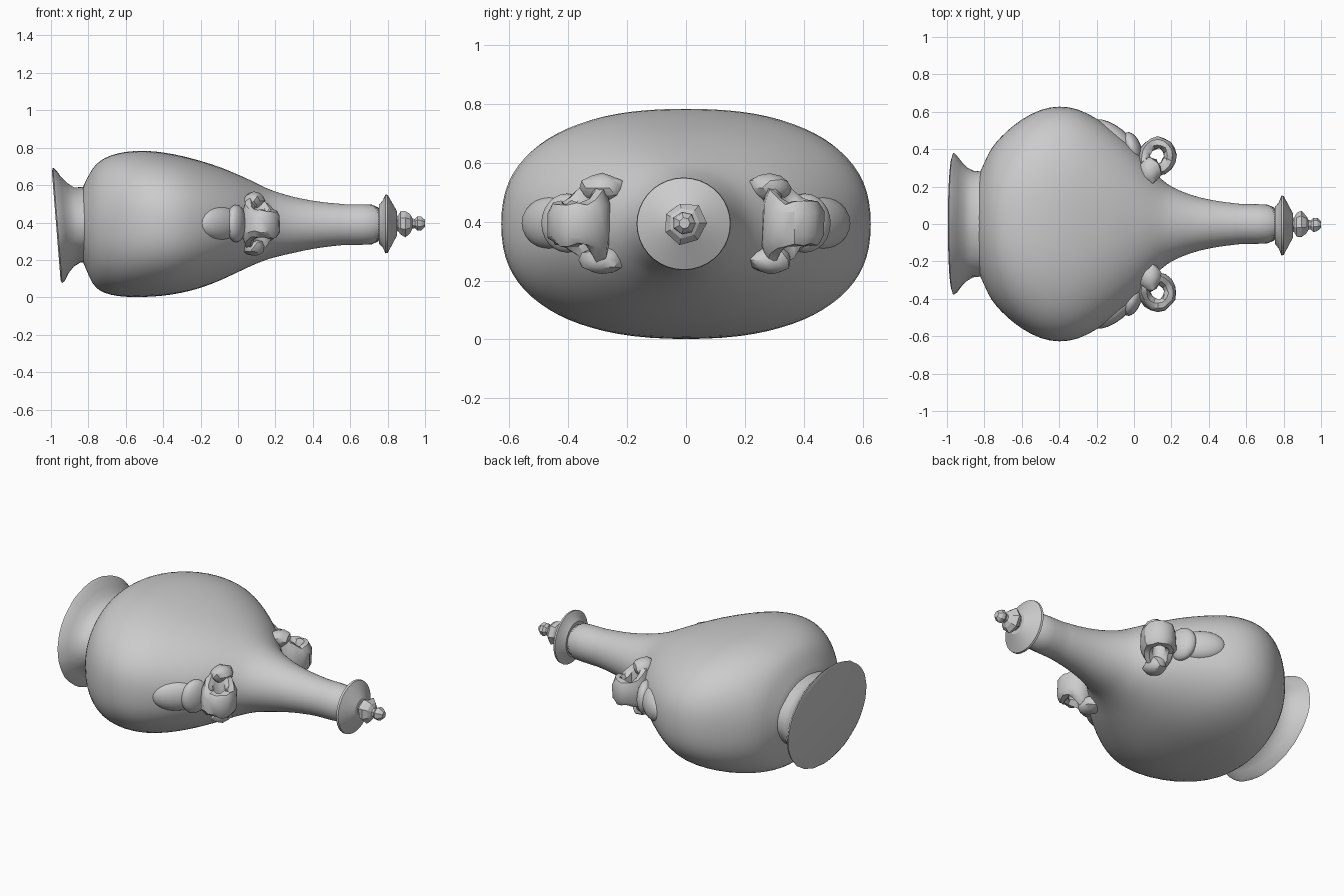
import bpy, bmesh, math, random
from mathutils import Vector

if "Cube" in bpy.data.objects:
    bpy.data.objects.remove(bpy.data.objects["Cube"])

random.seed(4)
clay = bpy.data.materials.new("grey clay")
clay.diffuse_color = (0.6, 0.6, 0.6, 1)
clay.use_nodes = True
clay.node_tree.nodes["Principled BSDF"].inputs["Base Color"].default_value = clay.diffuse_color


def finish(name, bm, smooth=None, subdiv=0):
    bmesh.ops.recalc_face_normals(bm, faces=bm.faces)
    me = bpy.data.meshes.new(name)
    bm.to_mesh(me)
    bm.free()
    ob = bpy.data.objects.new(name, me)
    bpy.context.collection.objects.link(ob)
    me.materials.append(clay)
    if subdiv:
        ob.modifiers.new("Subdivision", 'SUBSURF').levels = subdiv
        ob.modifiers["Subdivision"].render_levels = subdiv
    if smooth:
        bpy.context.view_layer.objects.active = ob
        ob.select_set(True)
        bpy.ops.object.shade_smooth_by_angle(angle=math.radians(smooth))
        ob.select_set(False)
    return ob


def loft(name, stations, sides, smooth=None, subdiv=0, lean=0, y0=0, jitter=0):
    """Stations along x: (x, half width in y, bottom z, top z, squareness)."""
    bm = bmesh.new()
    rings = []
    for x, w, lo, hi, n in stations:
        ring = []
        for i in range(sides):
            a = 2 * math.pi * i / sides
            c, s = math.cos(a), math.sin(a)
            k = 1 + random.uniform(-jitter, jitter)
            y = w * math.copysign(abs(c) ** (2 / n), c) * k
            z = (hi - lo) / 2 * math.copysign(abs(s) ** (2 / n), s) * k
            ring.append(bm.verts.new((x + lean * z, y0 + y, (lo + hi) / 2 + z)))
        rings.append(ring)
    for r, q in zip(rings, rings[1:]):
        for i in range(sides):
            j = (i + 1) % sides
            bm.faces.new((r[i], r[j], q[j], q[i]))
    bm.faces.new(rings[0])
    bm.faces.new(rings[-1])
    return finish(name, bm, smooth, subdiv)


# flattened flask body running into the round neck
loft("body_and_neck", [
    (-.84, .26, .20, .58, 2), (-.815, .29, .16, .62, 2), (-.78, .38, .068, .69, 2.1),
    (-.74, .438, .032, .732, 2.2), (-.68, .50, .010, .763, 2.3), (-.60, .564, .0, .781, 2.4),
    (-.50, .617, .0, .787, 2.4), (-.40, .635, .006, .777, 2.4), (-.30, .620, .022, .758, 2.4),
    (-.20, .568, .048, .731, 2.3), (-.10, .497, .086, .70, 2.2), (0, .41, .134, .657, 2.1),
    (.05, .355, .158, .635, 2), (.10, .292, .18, .61, 2), (.15, .235, .20, .585, 2),
    (.20, .198, .215, .565, 2), (.30, .155, .238, .535, 2), (.40, .13, .26, .516, 2),
    (.50, .115, .273, .503, 2), (.54, .112, .277, .502, 2), (.56, .107, .279, .497, 2),
    (.66, .106, .281, .497, 2), (.78, .106, .280, .50, 2)], 40, 50, 1)

# flared, slightly leaning foot
loft("foot", [
    (-.972, .355, .09, .675, 2), (-.965, .38, .078, .692, 2), (-.95, .37, .09, .68, 2),
    (-.925, .335, .13, .645, 2), (-.895, .305, .165, .61, 2), (-.86, .285, .185, .588, 2),
    (-.81, .28, .19, .59, 2)], 48, 40, 0, -.08, jitter=.008)

# lip disc with a shallow cone towards the stopper
loft("lip", [
    (.755, .10, .285, .495, 2), (.775, .125, .265, .52, 2), (.788, .16, .235, .55, 2),
    (.80, .158, .237, .548, 2), (.85, .065, .33, .46, 2)], 36, 25, y0=-.008)

# faceted stopper knob
knob = [(.835, .05), (.855, .04), (.87, .065), (.895, .072), (.92, .05), (.933, .026),
        (.945, .025), (.96, .04), (.98, .036), (1.0, .018)]
loft("stopper", [(x, r, .395 - r, .395 + r, 2) for x, r in knob], 7, y0=-.005, jitter=.08)


def handle(side, label):
    """Ring-shaped lug whose band widens where it meets the shoulder."""
    bm = bmesh.new()
    steps, loops = 16, []
    root = math.radians(238)
    for i in range(steps):
        a = 2 * math.pi * i / steps
        near = max(0, math.cos(a - root))
        h = .074 + .07 * near
        d = Vector((math.cos(a), math.sin(a), 0))
        loop = []
        for r, z in ((.098, .55), (.082, .95), (.055, 1), (.034, .7),
                     (.034, -.7), (.055, -1), (.082, -.95), (.098, -.55)):
            r += .012 * near + random.uniform(-.005, .005)
            p = d * r
            loop.append(bm.verts.new((.127 + p.x, side * (.368 + p.y),
                                      .393 + z * h + random.uniform(-.008, .008))))
        loops.append(loop)
    for i in range(steps):
        a, b = loops[i], loops[(i + 1) % steps]
        for k in range(8):
            m = (k + 1) % 8
            bm.faces.new((a[k], a[m], b[m], b[k]))
    finish("handle_" + label, bm, 35)

    # rough lumps fixing the band to the shoulder above and below
    for z, tag in ((.515, "upper"), (.27, "lower")):
        bm = bmesh.new()
        bmesh.ops.create_icosphere(bm, subdivisions=2, radius=1)
        for v in bm.verts:
            k = 1 + random.uniform(-.1, .1)
            v.co = Vector((.085 + v.co.x * .06 * k, side * (.285 + v.co.y * .075 * k),
                           z + v.co.z * .05 * k))
        finish("handle_root_%s_%s" % (label, tag), bm, 30)

    # soft swelling on the shoulder behind the handle
    for x, y, rx, ry, rz, tag in ((-.10, .455, .12, .075, .09, "rear"),
                                  (-.01, .405, .055, .08, .10, "front")):
        bm = bmesh.new()
        bmesh.ops.create_uvsphere(bm, u_segments=20, v_segments=12, radius=1)
        for v in bm.verts:
            v.co = Vector((x + v.co.x * rx, side * (y + v.co.y * ry - v.co.x * rx * .6),
                           .395 + v.co.z * rz))
        finish("shoulder_swell_%s_%s" % (label, tag), bm, 60)


handle(1, "back")
handle(-1, "front")
